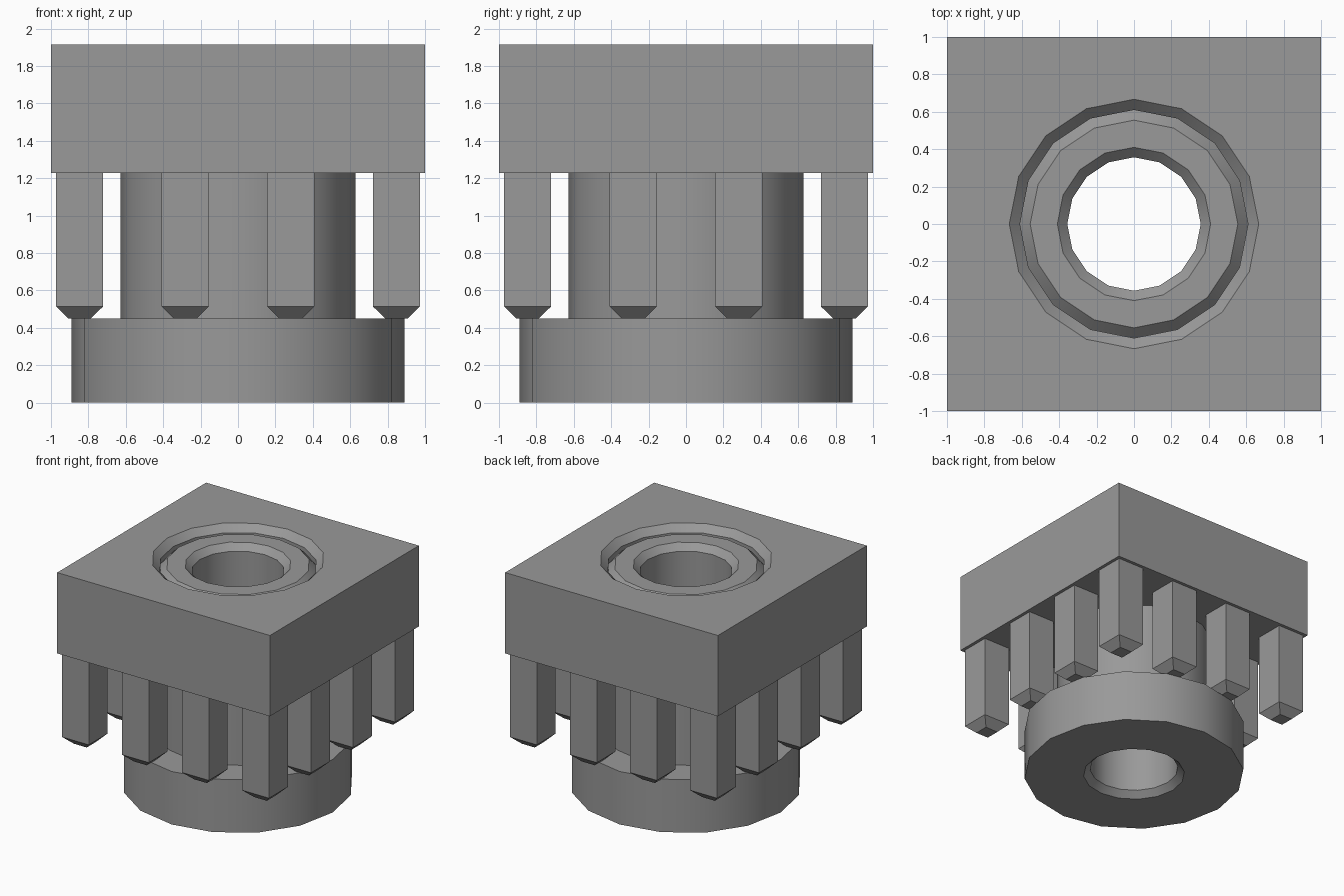
import bpy
import bmesh
import math

SEGMENTS = 16
Z_BASE, Z_PLATE, Z_TOP = 0.45, 1.228, 1.915

cube = bpy.data.objects.get("Cube")
if cube:
    bpy.data.objects.remove(cube, do_unlink=True)

# One grey material
GREY = (0.32, 0.32, 0.32, 1.0)
grey = bpy.data.materials.new("grey")
grey.use_nodes = True
grey.diffuse_color = GREY
grey.node_tree.nodes["Principled BSDF"].inputs["Base Color"].default_value = GREY


def link(name, mesh, location=(0, 0, 0)):
    obj = bpy.data.objects.new(name, mesh)
    obj.location = location
    bpy.context.collection.objects.link(obj)
    return obj


def ring_mesh(name, profile):
    """Sweep a closed profile of (radius, z, is_square) round the z axis."""
    bm = bmesh.new()
    rings = []
    for radius, z, square in profile:
        ring = []
        for i in range(SEGMENTS):
            a = math.tau * i / SEGMENTS
            c, s = math.cos(a), math.sin(a)
            k = radius / (max(abs(c), abs(s)) if square else 1)
            ring.append(bm.verts.new((c * k, s * k, z)))
        rings.append(ring)
    for j, low in enumerate(rings):
        high = rings[(j + 1) % len(rings)]
        for i in range(SEGMENTS):
            n = (i + 1) % SEGMENTS
            bm.faces.new((low[i], low[n], high[n], high[i]))
    bmesh.ops.recalc_face_normals(bm, faces=bm.faces)
    mesh = bpy.data.meshes.new(name)
    bm.to_mesh(mesh)
    bm.free()
    mesh.materials.append(grey)
    return mesh


def smooth(obj):
    bpy.ops.object.select_all(action="DESELECT")
    obj.select_set(True)
    bpy.context.view_layer.objects.active = obj
    bpy.ops.object.shade_smooth_by_angle(angle=math.radians(30))


# Square block with a chamfered round opening
block = link("square_block", ring_mesh("square_block", [
    (1.0, Z_PLATE, True), (1.0, Z_TOP, True),
    (0.667, Z_TOP, False), (0.61, Z_TOP - 0.057, False), (0.61, Z_PLATE, False)]))

# Flanged sleeve with a chamfered bore
sleeve = link("flanged_sleeve", ring_mesh("flanged_sleeve", [(r, z, False) for r, z in [
    (0.41, 0.0), (0.89, 0.0), (0.89, Z_BASE), (0.627, Z_BASE),
    (0.627, 1.798), (0.555, 1.87), (0.41, 1.87), (0.357, 1.817), (0.357, 0.053)]]))

for part in (block, sleeve):
    smooth(part)

# Square pin with a tapered tip, top seated in the block
bm = bmesh.new()
loops = []
for half, z in ((0.06, Z_BASE), (0.126, 0.515), (0.126, Z_PLATE + 0.03)):
    loops.append([bm.verts.new((x * half, y * half, z))
                  for x, y in ((-1, -1), (1, -1), (1, 1), (-1, 1))])
bm.faces.new(loops[0])
bm.faces.new(loops[-1])
for low, high in zip(loops, loops[1:]):
    for i in range(4):
        n = (i + 1) % 4
        bm.faces.new((low[i], low[n], high[n], high[i]))
bmesh.ops.recalc_face_normals(bm, faces=bm.faces)
pin_mesh = bpy.data.meshes.new("pin")
bm.to_mesh(pin_mesh)
bm.free()
pin_mesh.materials.append(grey)

# Twelve pins round the edge of the block
EDGE = 0.847
spots = (-EDGE, -0.282, 0.282, EDGE)
for x in spots:
    for y in spots:
        if max(abs(x), abs(y)) == EDGE:
            link("pin", pin_mesh, (x, y, 0))
